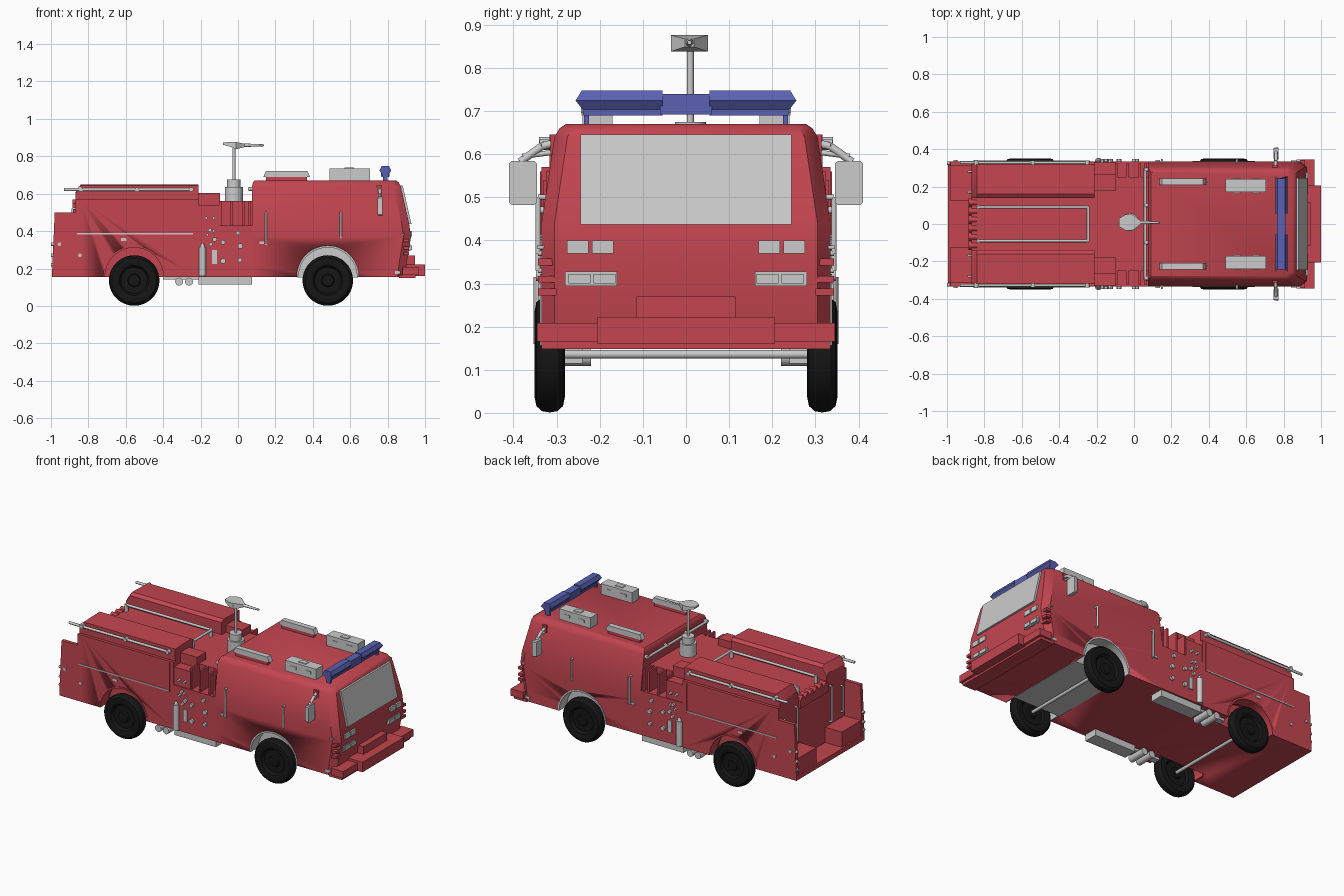
import bpy, bmesh, math
from mathutils import Vector

if "Cube" in bpy.data.objects:
    bpy.data.objects.remove(bpy.data.objects["Cube"])

def material(name, c):
    m = bpy.data.materials.new(name)
    m.diffuse_color = (*c, 1)
    m.use_nodes = True
    m.node_tree.nodes["Principled BSDF"].inputs["Base Color"].default_value = m.diffuse_color
    return m

RED = material("red_paint", (0.55, 0.06, 0.08))
BLUE = material("blue_lens", (0.10, 0.12, 0.45))
BLACK = material("black_rubber", (0.008, 0.008, 0.008))

def finish(name, bm, mat=None, mirror=False):
    bmesh.ops.recalc_face_normals(bm, faces=bm.faces[:])
    for f in bm.faces:
        f.smooth = True
    for e in bm.edges:
        e.smooth = e.calc_face_angle(0) < 0.55
    me = bpy.data.meshes.new(name)
    bm.to_mesh(me)
    bm.free()
    o = bpy.data.objects.new(name, me)
    bpy.context.collection.objects.link(o)
    if mat:
        me.materials.append(mat)
    if mirror:
        m = o.modifiers.new("Mirror", 'MIRROR')
        m.use_axis = (False, True, False)
    return o

def loft(name, rings, mat=None, mirror=False):
    bm = bmesh.new()
    vs = [[bm.verts.new(p) for p in r] for r in rings]
    n = len(vs[0])
    for a, b in zip(vs, vs[1:]):
        for i in range(n):
            bm.faces.new((a[i], a[(i + 1) % n], b[(i + 1) % n], b[i]))
    bm.faces.new(vs[0])
    bm.faces.new(vs[-1])
    return finish(name, bm, mat, mirror)

def prism(name, xz, y0, y1, mat=None, mirror=False):
    return loft(name, [[(x, y, z) for x, z in xz] for y in (y0, y1)], mat, mirror)

def box(name, x0, x1, y0, y1, z0, z1, mat=None, mirror=False):
    return prism(name, [(x0, z0), (x1, z0), (x1, z1), (x0, z1)], y0, y1, mat, mirror)

def tube(name, pts, r, mat=None, mirror=False, seg=12, r2=None):
    bm = bmesh.new()
    for a, b in zip(pts, pts[1:]):
        a, b = Vector(a), Vector(b)
        d = b - a
        mx = d.to_track_quat('Z', 'Y').to_matrix().to_4x4()
        mx.translation = (a + b) / 2
        bmesh.ops.create_cone(bm, cap_ends=True, segments=seg, radius1=r,
                              radius2=r if r2 is None else r2, depth=d.length, matrix=mx)
    return finish(name, bm, mat, mirror)

def lathe(name, cx, cy, cz, prof, mat, seg=40):
    return loft(name, [[(cx + r * math.cos(2 * math.pi * i / seg), cy + y,
                         cz + r * math.sin(2 * math.pi * i / seg)) for i in range(seg)]
                       for y, r in prof], mat)

def cut(o, cutter):
    m = o.modifiers.new("Cut", 'BOOLEAN')
    m.operation, m.object, m.solver = 'DIFFERENCE', cutter, 'EXACT'
    dg = bpy.context.evaluated_depsgraph_get()
    o.data = bpy.data.meshes.new_from_object(o.evaluated_get(dg))
    o.modifiers.clear()
    bpy.data.objects.remove(cutter)

FX, RX = 0.48, -0.555   # axle positions

# cab body, lofted upwards
def cab_ring(z, xb, xf, w):
    c = 0.03
    return [(xb, -w, z), (xf - .04, -w, z), (xf, c - w, z), (xf, w - c, z), (xf - .04, w, z), (xb, w, z)]
cab = loft("cab", [cab_ring(*a) for a in [
    (.155, .075, .895, .335), (.22, .075, .90, .335), (.37, .075, .925, .335), (.44, .075, .915, .335),
    (.64, .075, .87, .305), (.66, .08, .86, .293), (.67, .09, .845, .278)]], RED)

# rear body with hose bed trough
half = [(.335, .155), (.335, .57), (.317, .57), (.317, .645), (.16, .65), (.14, .635), (.14, .56)]
sec = half + [(-y, z) for y, z in reversed(half)]
rear = loft("rear_body", [[(x, y, min(z, zc)) if z < .6 else (x, y, z - dz) for y, z in sec]
                          for x, zc, dz in [(-.87, 1, .045), (-.84, 1, 0), (-.21, 1, 0)]], RED)

# wheel wells
for o, x in ((cab, FX), (rear, RX)):
    for s in (-1, 1):
        cut(o, tube("cutter", [(x, s * .24, .155), (x, s * .4, .155)], .163, seg=48))
arc = [(FX + .162 * math.cos(math.pi * i / 24), .153 + .162 * math.sin(math.pi * i / 24)) for i in range(25)]
prism("front_wheel_well", arc, -.262, .262)
for x, n, m in ((FX, "front", None), (RX, "rear", RED)):
    R = [(r * math.cos(math.pi * i / 24), r * math.sin(math.pi * i / 24)) for r in (.166, .156) for i in range(25)]
    R = R[:25] + R[:24:-1]
    prism(n + "_arch_trim", [(x + a, .156 + b) for a, b in R], .26, .338, m, True)

# wheels and axles
prof = [(-.022, .001), (-.022, .03), (-.012, .035), (-.012, .07), (-.028, .08), (-.035, .10), (-.031, .12), (-.018, .132), (0, .135)]
prof += [(-y, r) for y, r in reversed(prof[:-1])]
for n, x in (("front", FX), ("rear", RX)):
    for s, side in ((-1, "right"), (1, "left")):
        lathe(f"{n}_{side}_wheel", x, s * .316, .136, prof, BLACK)
    tube(n + "_axle", [(x, -.3, .136), (x, .3, .136)], .01)

# tailboard, rear side walls and step boxes
box("tailboard", -.995, -.86, -.335, .335, .155, .185, RED)
prism("rear_side_wall", [(-.995, .156), (-.98, .5), (-.865, .5), (-.865, .156)], .313, .335, RED, True)
box("rear_step_box", -.985, -.865, .125, .315, .18, .28, RED, True)
scallop = [(-.138, .5)] + [(-.138 + .276 * i / 48, .548 + .02 * abs(math.sin(6 * math.pi * i / 48))) for i in range(49)] + [(.138, .5)]
loft("folded_hose_end", [[(x, y, z) for y, z in scallop] for x in (-.885, -.84)], RED)
tube("rear_grab_rail", [(-.87, .17, .3), (-.885, .17, .3), (-.885, .17, .52), (-.87, .17, .52)], .006, None, True)
tube("rear_wall_rail", [(-.87, .28, .32), (-.885, .28, .32), (-.885, .28, .48), (-.87, .28, .48)], .006, None, True)
for i, (x, z) in enumerate([(-.955, .33), (-.845, .63), (-.845, .27)]):
    tube(f"marker_lamp_{i}", [(x, .315, z), (x, .341, z)], .01, None, True)
for z in (.22, .27, .33):
    tube("tail_lamp", [(-1, .325, z), (-.98, .325, z)], .009, None, True)

# rear body rails and trim
tube("side_handrail", [(-.93, .328, .622), (-.24, .328, .622)], .008, None, True)
for x in (-.84, -.54, -.25):
    tube("handrail_bracket", [(x, .31, .622), (x, .34, .622)], .012, None, True)
tube("hose_bed_rail", [(-.83, -.09, .6), (-.245, -.09, .6), (-.245, .09, .6), (-.83, .09, .6)], .008)
for x in (-.83, -.25):
    tube("hose_bed_post", [(x, .09, .55), (x, .09, .605)], .011, None, True)
box("side_molding", -.86, -.24, .33, .339, .383, .39, None, True)
box("shutter_edge", -.24, -.234, .33, .338, .38, .56, RED, True)
box("side_latch", -.625, -.595, .33, .34, .348, .362, None, True)

# pump section
box("pump_panel", -.212, .078, -.335, .335, .155, .43, RED)
box("pump_core", -.212, .078, -.25, .25, .42, .56, RED)
box("pump_side_top", -.212, -.095, .25, .33, .42, .54, RED, True)
box("pump_locker", -.212, -.095, .18, .265, .54, .605, RED, True)
for x in (-.095, -.035, .03, .062):
    box("pump_post", x - .006, x + .006, .25, .325, .43, .56, RED, True)
for i, (x, z, r) in enumerate([(0, .39, .012), (-.08, .34, .012), (.012, .32, .014), (-.15, .405, .01),
                               (-.125, .355, .012), (-.165, .38, .008), (-.08, .24, .014), (.01, .245, .012),
                               (-.17, .47, .008), (-.13, .47, .008), (-.13, .40, .008), (-.145, .33, .01)]):
    tube(f"gauge_{i}", [(x, .325, z), (x, .348, z)], r, None, True)
box("gauge_plate", -.138, -.112, .33, .342, .225, .3, None, True)
tube("extinguisher", [(-.19, .335, .16), (-.19, .335, .315)], .019, None, True, 16)
tube("extinguisher_neck", [(-.19, .335, .31), (-.19, .335, .335)], .015, None, True, 16, .006)
box("pump_step", -.21, .076, .24, .325, .115, .156, None, True)
box("step_bracket", -.4, -.21, .26, .30, .14, .156, None, True)
for x in (-.315, -.262):
    tube("suction_pipe", [(x, .22, .13), (x, .335, .13)], .021, None, True, 20)

# deck gun
tube("gun_base", [(-.022, .01, .55), (-.022, .01, .635)], .048, seg=24)
tube("gun_collar", [(-.022, .01, .63), (-.022, .01, .675)], .036, seg=24)
tube("gun_pole", [(-.022, .01, .67), (-.022, .01, .855)], .008)
loft("gun_head", [[(x, .008 + a * w, z + b * h) for a, b in ((-1, -1), (1, -1), (1, 1), (-1, 1))]
                  for x, w, h, z in ((-.08, .022, .006, .868), (-.045, .043, .012, .864),
                                     (-.01, .043, .019, .857), (.035, .01, .009, .858))])
tube("gun_nozzle", [(.02, .008, .859), (.14, .008, .859)], .010, r2=.005)

# windscreen
def pane(dx):
    return [(.9165 + dx, -.245, .437), (.9165 + dx, .245, .437), (.869 + dx, .245, .645), (.869 + dx, -.245, .645)]
loft("windscreen", [pane(-.01), pane(.011)])

# headlamps, grille box and bumper
for y in (.168, .226):
    box("upper_headlamp", .89, .931, y, y + .05, .37, .40, None, True)
    box("lower_lens", .89, .929, y - .004, y + .046, .3, .322, None, True)
box("lower_lamp_frame", .88, .922, .16, .28, .294, .328, None, True)
box("grille_box", .88, .945, -.115, .115, .2, .27, RED)
box("bumper", .88, .965, -.345, .345, .165, .208, RED)
box("bumper_centre", .9, 1, -.205, .205, .16, .222, RED)
box("bumper_underside", .86, .95, -.335, .335, .148, .166, RED)
for z in (.28, .31, .35):
    box("corner_lamp", .885, .915, .30, .343, z - .008, z + .008, RED, True)
box("corner_reflector", .84, .87, .33, .339, .172, .188, None, True)
box("cab_badge_lamp", .87, .89, .32, .345, .38, .388, None, True)

# cab grab rails and mirrors
for x, z0, z1, y in ((.15, .33, .5, .333), (.55, .37, .5, .333)):
    tube("cab_grab_rail", [(x, y - .02, z0), (x, y + .01, z0), (x, y + .01, z1), (x, y - .03, z1)], .006, None, True)
box("door_handle", .115, .14, .33, .342, .33, .345, None, True)
loft("mirror", [[(x, .378 + a * w, .533 + b * h) for a, b in
                 ((-.8, -1), (.8, -1), (1, -.88), (1, .88), (.8, 1), (-.8, 1), (-1, .88), (-1, -.88))]
                for x, w, h in ((.745, .026, .046), (.755, .032, .051), (.772, .032, .051))], None, True)
tube("mirror_arm", [(.755, .295, .628), (.758, .335, .618), (.76, .385, .582)], .009, None, True)
tube("mirror_arm_brace", [(.755, .3, .605), (.76, .38, .595)], .006, None, True)
box("mirror_mount", .74, .77, .29, .314, .6, .645, RED, True)

# roof equipment
box("roof_unit", .49, .705, .17, .24, .665, .735, None, True)
for x in (.53, .63):
    box("roof_unit_vent", x, x + .04, .167, .243, .695, .712, None, True)
box("roof_unit_cap", .57, .62, .19, .22, .73, .739, None, True)
prism("roof_lamp_bar", [(.135, .69), (.385, .69), (.37, .722), (.15, .722)], .208, .242, None, True)
box("roof_lamp_base", .15, .37, .212, .238, .66, .692, RED, True)
tube("cab_rear_rail", [(.06, -.3, .625), (.06, .3, .625)], .008)
for y in (.29, .1):
    tube("cab_rear_bracket", [(.055, y, .625), (.085, y, .625)], .011, None, True)

# blue light bar
hexa = [(-.018, .69), (.018, .69), (.018, .704), (.032, .724), (.02, .747), (-.02, .747), (-.032, .724), (-.018, .704)]
ends = [.238, .238, .24, .256, .242, .242, .256, .24]
loft("light_bar_lens", [[(.788 + x, y, z) for x, z in hexa] if k == 0 else
                        [(.788 + x, e, z) for (x, z), e in zip(hexa, ends)]
                        for k, y in ((0, .055), (1, 0))], BLUE, True)
box("light_bar_centre", .765, .811, -.06, .06, .692, .740, BLUE)
box("light_bar_leg", .775, .80, .225, .236, .655, .695, BLUE, True)
